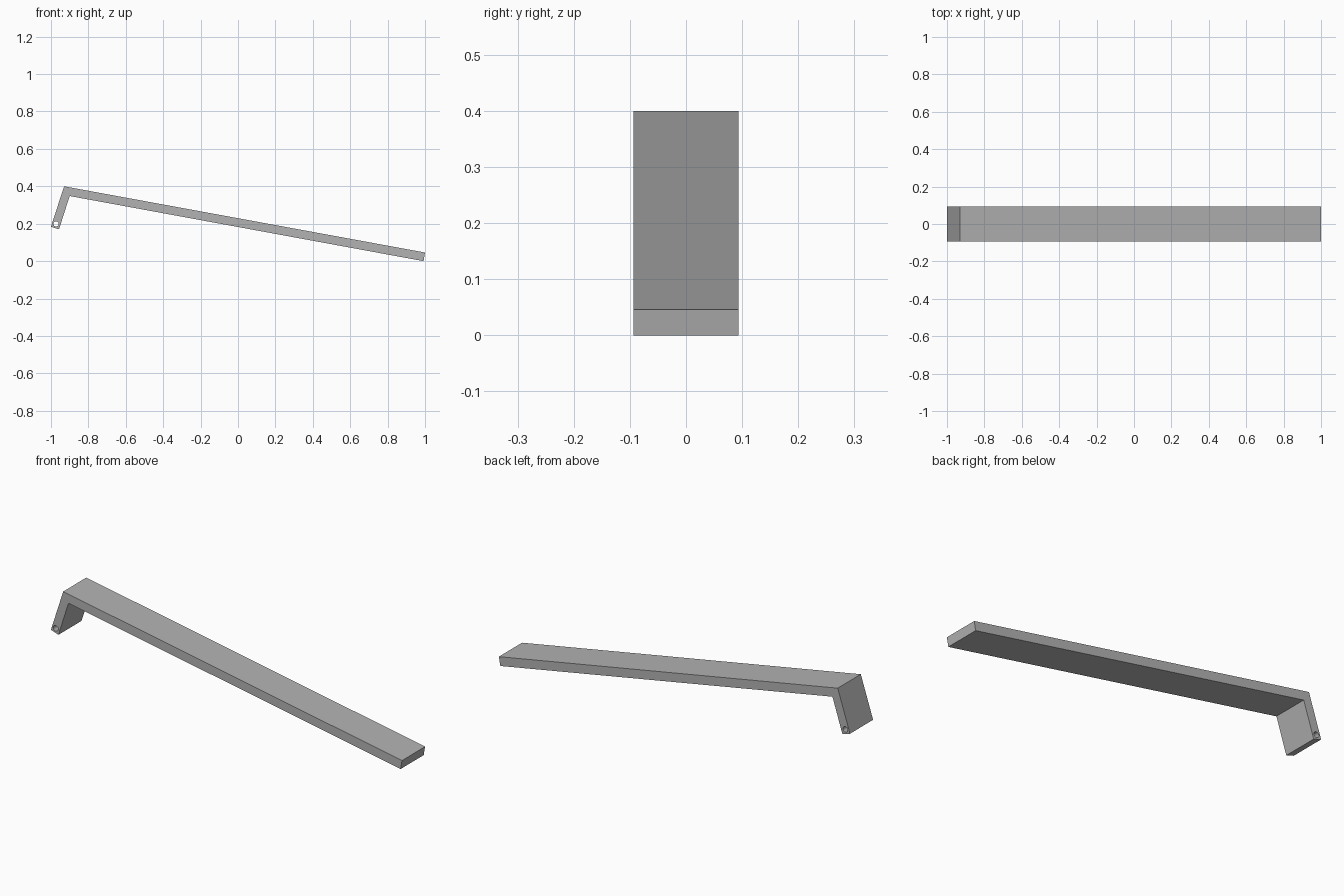
import bpy
import bmesh
from math import radians

if "Cube" in bpy.data.objects:
    bpy.data.objects.remove(bpy.data.objects["Cube"], do_unlink=True)

HALF_WIDTH = 0.094

# Single grey material
grey = bpy.data.materials.new("plain_grey")
grey.use_nodes = True
colour = (0.45, 0.45, 0.45, 1)
grey.diffuse_color = colour
grey.node_tree.nodes["Principled BSDF"].inputs["Base Color"].default_value = colour

# Bent bar: side profile extruded across its width
profile = [(-1.0, 0.184), (-0.957, 0.17), (-0.9, 0.348),
           (0.992, 0.0), (1.0, 0.046), (-0.93, 0.4)]
bm = bmesh.new()
face = bm.faces.new([bm.verts.new((x, -HALF_WIDTH, z)) for x, z in profile])
extruded = bmesh.ops.extrude_face_region(bm, geom=[face])
verts = [v for v in extruded["geom"] if isinstance(v, bmesh.types.BMVert)]
bmesh.ops.translate(bm, verts=verts, vec=(0, 2 * HALF_WIDTH, 0))
bmesh.ops.recalc_face_normals(bm, faces=bm.faces)
mesh = bpy.data.meshes.new("bent_bar")
bm.to_mesh(mesh)
bm.free()
mesh.materials.append(grey)
bar = bpy.data.objects.new("bent_bar", mesh)
bpy.context.collection.objects.link(bar)

# Pin hole through the tip of the short leg
bpy.ops.mesh.primitive_cylinder_add(vertices=24, radius=0.014, depth=0.4,
                                    location=(-0.973, 0, 0.199),
                                    rotation=(radians(90), 0, 0))
cutter = bpy.context.object
cutter.name = "pin_hole_cutter"
cutter.hide_render = True
cutter.data.materials.append(grey)
hole = bar.modifiers.new("pin_hole", "BOOLEAN")
hole.operation = "DIFFERENCE"
hole.solver = "EXACT"
hole.object = cutter

# Apply the cut, then discard the cutter
bpy.ops.object.select_all(action="DESELECT")
bar.select_set(True)
bpy.context.view_layer.objects.active = bar
bpy.ops.object.modifier_apply(modifier=hole.name)
bpy.data.objects.remove(cutter, do_unlink=True)
bpy.ops.object.shade_smooth_by_angle(angle=radians(30))
